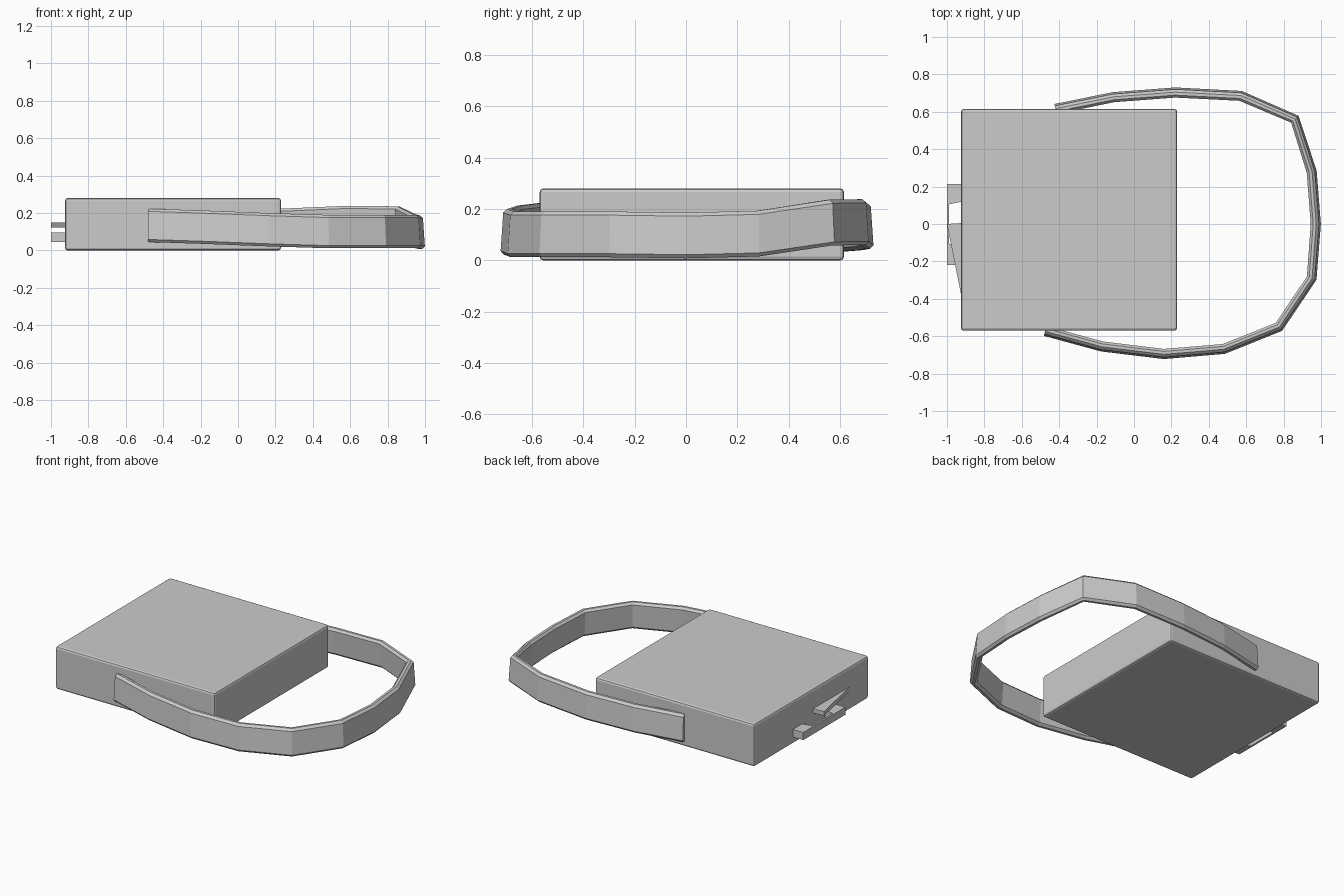
import bpy, bmesh
from mathutils import Vector

cube = bpy.data.objects.get("Cube")
if cube:
    bpy.data.objects.remove(cube)

grey = bpy.data.materials.new("plain grey")
grey.use_nodes = True
COLOUR = (0.6, 0.6, 0.6, 1)
grey.diffuse_color = COLOUR
grey.node_tree.nodes["Principled BSDF"].inputs["Base Color"].default_value = COLOUR


def finish(name, bm):
    bmesh.ops.recalc_face_normals(bm, faces=bm.faces)
    mesh = bpy.data.meshes.new(name)
    bm.to_mesh(mesh)
    bm.free()
    mesh.materials.append(grey)
    obj = bpy.data.objects.new(name, mesh)
    bpy.context.collection.objects.link(obj)
    return obj


def prism(name, outline, z0, z1):
    """Flat outline in x, y raised from z0 to z1."""
    bm = bmesh.new()
    face = bm.faces.new([bm.verts.new((x, y, z0)) for x, y in outline])
    out = bmesh.ops.extrude_face_region(bm, geom=[face])
    for v in out["geom"]:
        if isinstance(v, bmesh.types.BMVert):
            v.co.z = z1
    return finish(name, bm)


# Main box with small chamfered edges
box = prism("box", [(-0.925, -0.57), (0.23, -0.57), (0.23, 0.615), (-0.925, 0.615)], 0, 0.28)
bevel = box.modifiers.new("edge chamfer", 'BEVEL')
bevel.width = 0.014
bevel.segments = 2

# Strap: a chamfered band swept along a loop (x, y, bottom height)
path = [(-0.475, -0.572, 0.045), (-0.17, -0.655, 0.035), (0.16, -0.695, 0.022),
        (0.48, -0.668, 0.012), (0.775, -0.55, 0.012), (0.95, -0.29, 0.012),
        (0.972, 0, 0.008), (0.95, 0.28, 0.015), (0.86, 0.56, 0.058),
        (0.57, 0.685, 0.06), (0.22, 0.703, 0.045), (-0.11, 0.678, 0.04),
        (-0.42, 0.615, 0.035)]
T, H, C = 0.022, 0.178, 0.014
section = [(T, C), (T, H - C), (T - C, H), (C - T, H),
           (-T, H - C), (-T, C), (C - T, 0), (T - C, 0)]
pts = [Vector(p) for p in path]
bm = bmesh.new()
rings = []
for i, p in enumerate(pts):
    before = (p - pts[max(i - 1, 0)]).to_2d()
    after = (pts[min(i + 1, len(pts) - 1)] - p).to_2d()
    along = Vector((0, 0))
    for d in (before, after):
        if d.length:
            along += d.normalized()
    along.normalize()
    outward = Vector((along.y, -along.x, 0))
    rings.append([bm.verts.new(p + outward * (s + 0.012 * (0.5 - h / H)) + Vector((0, 0, h)))
                  for s, h in section])
for a, b in zip(rings, rings[1:]):
    for k in range(len(section)):
        n = (k + 1) % len(section)
        bm.faces.new((a[k], a[n], b[n], b[k]))
bm.faces.new(rings[0])
bm.faces.new(rings[-1])
finish("strap", bm)

# Latch loop: two blocks joined by a thin outer bar
prism("latch_loop", [(-0.92, -0.22), (-1, -0.22), (-1, 0.215), (-0.92, 0.215),
                     (-0.92, 0.12), (-0.988, 0.105), (-0.988, -0.105), (-0.92, -0.12)],
      0.045, 0.095)

# Latch wedge above the loop, tapering into the box
prism("latch_wedge", [(-0.92, 0.005), (-1, 0), (-0.92, -0.4)], 0.122, 0.15)
